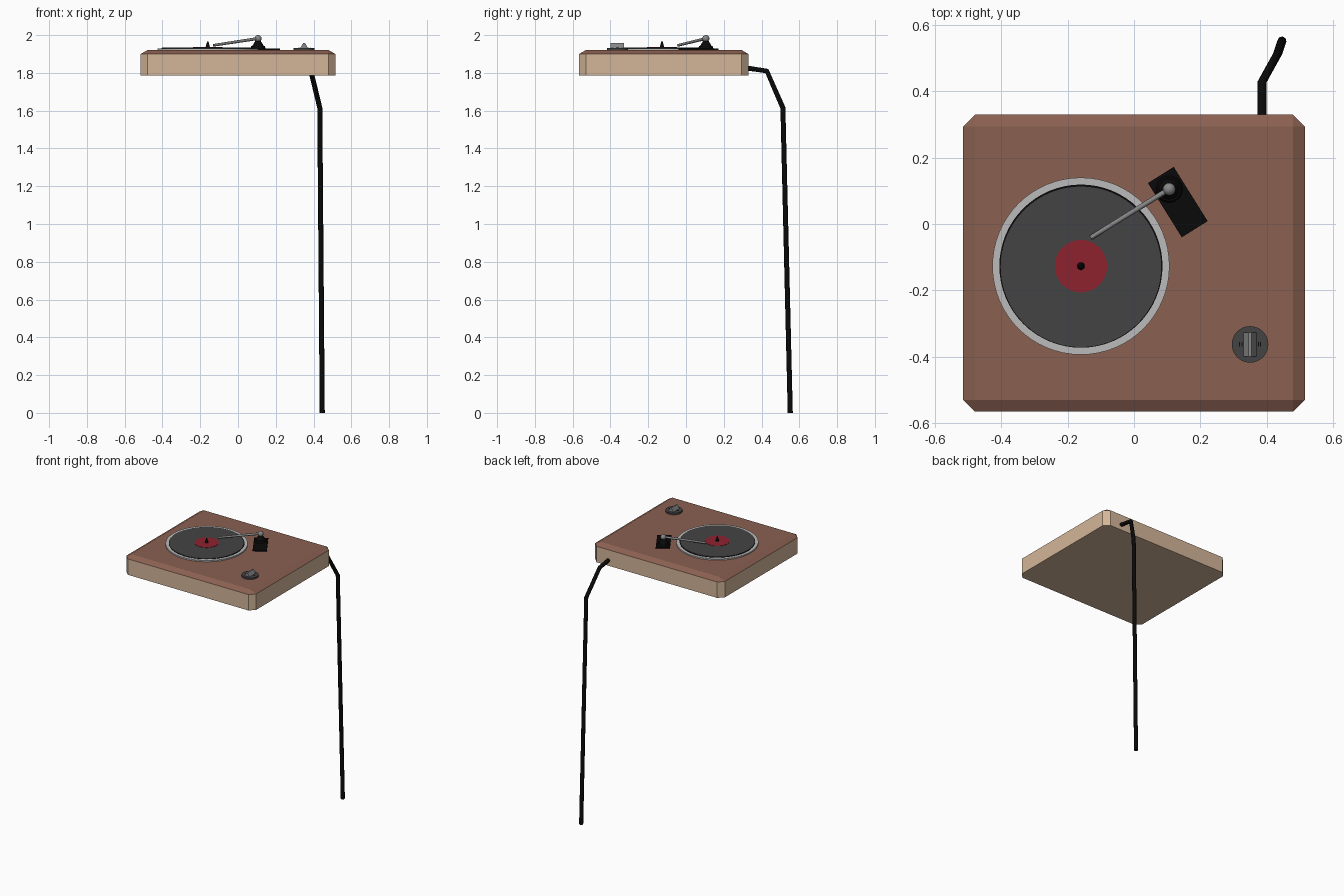
import bpy, bmesh, math
from mathutils import Vector, Matrix

if "Cube" in bpy.data.objects:
    bpy.data.objects.remove(bpy.data.objects["Cube"])


def mat(name, r, g, b):
    m = bpy.data.materials.new(name)
    lin = [(c / 255 / 12.92 if c < 11 else ((c / 255 + 0.055) / 1.055) ** 2.4) for c in (r, g, b)]
    m.diffuse_color = (*lin, 1)
    m.use_nodes = True
    m.node_tree.nodes["Principled BSDF"].inputs["Base Color"].default_value = m.diffuse_color
    return m


TAN = mat("light wood", 212, 182, 153)
BROWN = mat("brown wood", 138, 96, 81)
BLACK = mat("black", 10, 10, 10)
DARK = mat("dark grey", 68, 68, 68)
SILVER = mat("silver", 186, 187, 186)
GREY = mat("mid grey", 135, 135, 135)
RED = mat("red", 143, 34, 47)


def make(name, bm, material, smooth=False):
    bmesh.ops.recalc_face_normals(bm, faces=bm.faces[:])
    me = bpy.data.meshes.new(name)
    bm.to_mesh(me)
    bm.free()
    ob = bpy.data.objects.new(name, me)
    bpy.context.collection.objects.link(ob)
    me.materials.append(material)
    if smooth:
        bpy.ops.object.select_all(action='DESELECT')
        ob.select_set(True)
        bpy.context.view_layer.objects.active = ob
        bpy.ops.object.shade_smooth_by_angle(angle=math.radians(35))
    return ob


def rod(name, p, q, r1, r2, material, seg=48):
    p, q = Vector(p), Vector(q)
    d = q - p
    bm = bmesh.new()
    m = Matrix.Translation((p + q) / 2) @ d.to_track_quat('Z', 'Y').to_matrix().to_4x4()
    bmesh.ops.create_cone(bm, cap_ends=True, segments=seg, radius1=r1, radius2=r2,
                          depth=d.length, matrix=m)
    return make(name, bm, material, True)


def disc(name, x, y, r, z0, z1, material, seg=64):
    return rod(name, (x, y, z0), (x, y, z1), r, r, material, seg)


def box(name, c, size, material, angle=0):
    bm = bmesh.new()
    m = Matrix.Translation(c) @ Matrix.Rotation(angle, 4, 'Z') @ Matrix.Diagonal((*size, 1))
    bmesh.ops.create_cube(bm, size=1, matrix=m)
    return make(name, bm, material)


# Cabinet: box with cut corners, and a lid that slopes in to a rectangle
X, Y0, Y1, C = 0.515, -0.566, 0.33, 0.036
Z0, Z1, Z2 = 1.786, 1.90, 1.921


def outline(c):
    pts = []
    for x, y, sx, sy in ((-X, Y0, 1, 1), (X, Y0, -1, 1), (X, Y1, -1, -1), (-X, Y1, 1, -1)):
        pair = [(x, y + sy * C), (x + sx * C, y)]
        pts += pair if sx == sy else pair[::-1]
    return pts


def inner(x, y):
    return (max(-X + C, min(X - C, x)), max(Y0 + C, min(Y1 - C, y)))


pts = outline(C)
bm = bmesh.new()
low = [bm.verts.new((x, y, Z0)) for x, y in pts]
top = [bm.verts.new((x, y, Z1)) for x, y in pts]
bm.faces.new(low)
bm.faces.new(top)
for i in range(8):
    j = (i + 1) % 8
    bm.faces.new((low[i], low[j], top[j], top[i]))
make("cabinet", bm, TAN)

bm = bmesh.new()
low = [bm.verts.new((x, y, Z1)) for x, y in pts]
top = [bm.verts.new((*inner(x, y), Z2)) for x, y in pts]
for i in range(8):
    j = (i + 1) % 8
    bm.faces.new((low[i], low[j], top[j], top[i]))
bm.faces.new(top)
bmesh.ops.remove_doubles(bm, verts=bm.verts[:], dist=0.0005)
make("lid", bm, BROWN)

# Platter and record
PX, PY = -0.16, -0.127
disc("platter", PX, PY, 0.267, 1.915, 1.930, SILVER)
disc("record_edge", PX, PY, 0.246, 1.925, 1.932, BLACK)
disc("record", PX, PY - 0.002, 0.242, 1.925, 1.934, DARK)
disc("label", PX, PY, 0.079, 1.930, 1.936, RED)
rod("spindle", (PX, PY, 1.93), (PX, PY, 1.965), 0.013, 0.004, BLACK, 16)

# Tonearm
AX, AY = 0.106, 0.105
box("tonearm_plate", (0.132, 0.066, 1.923), (0.092, 0.193, 0.012), BLACK, math.radians(32))
rod("tonearm_pivot_foot", (AX, AY, 1.925), (AX, AY, 1.942), 0.042, 0.036, BLACK, 24)
rod("tonearm_pivot", (AX, AY, 1.94), (AX, AY, 1.975), 0.032, 0.011, BLACK, 24)
bm = bmesh.new()
bmesh.ops.create_uvsphere(bm, u_segments=20, v_segments=12, radius=0.019,
                          matrix=Matrix.Translation((AX, AY, 1.981)))
make("tonearm_ball", bm, GREY, True)
rod("tonearm", (AX, AY, 1.982), (-0.13, -0.041, 1.946), 0.008, 0.007, GREY, 12)

# Control knob: disc, wedge grip and tick marks
KX, KY = 0.35, -0.363
disc("knob", KX, KY, 0.055, 1.915, 1.933, DARK, 32)
bm = bmesh.new()
ends = [[bm.verts.new((KX + dx, KY + y, z)) for dx, z in
         ((-0.02, 1.932), (0.02, 1.932), (0.005, 1.958), (-0.005, 1.958))] for y in (-0.036, 0.036)]
for e in ends:
    bm.faces.new(e)
for i in range(4):
    j = (i + 1) % 4
    bm.faces.new((ends[0][i], ends[0][j], ends[1][j], ends[1][i]))
make("knob_grip", bm, GREY)
for s in (-1, 1):
    for k in (0.025, 0.032):
        box("knob_mark", (KX + s * k, KY, 1.933), (0.003, 0.014, 0.002), BLACK)

# Power cable hanging down to the ground
path = [(0.386, 0.30, 1.829), (0.386, 0.428, 1.81), (0.433, 0.513, 1.615), (0.446, 0.552, 0.0)]
cu = bpy.data.curves.new("power_cable", 'CURVE')
cu.dimensions = '3D'
cu.bevel_depth = 0.0135
cu.bevel_resolution = 2
cu.use_fill_caps = True
sp = cu.splines.new('POLY')
sp.points.add(len(path) - 1)
for p, co in zip(sp.points, path):
    p.co = (*co, 1)
cu.materials.append(BLACK)
bpy.context.collection.objects.link(bpy.data.objects.new("power_cable", cu))
